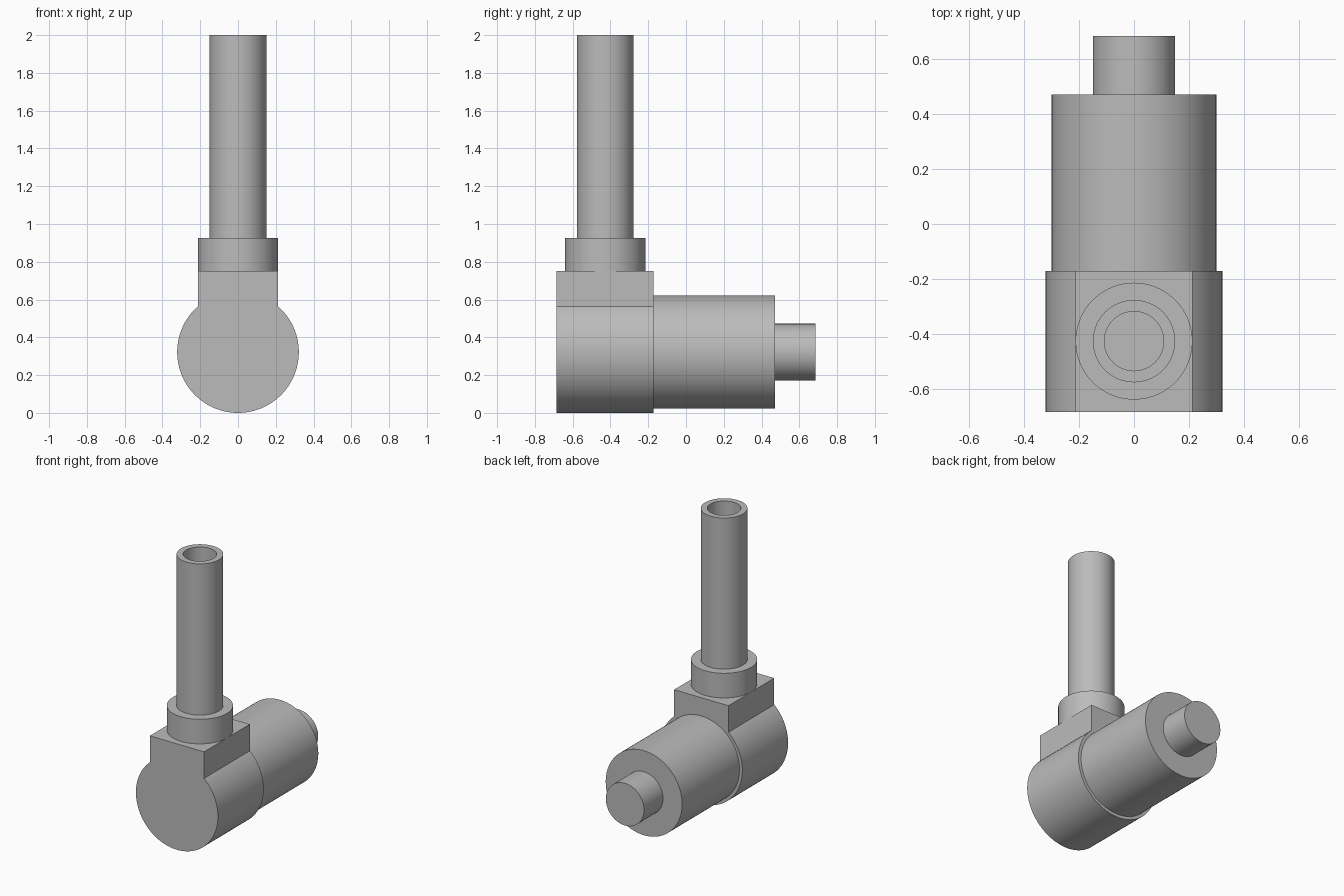
import bpy, bmesh, math
from mathutils import Matrix, Vector

cube = bpy.data.objects.get("Cube")
if cube:
    bpy.data.objects.remove(cube, do_unlink=True)

GREY = (0.5, 0.5, 0.5, 1.0)
mat = bpy.data.materials.new("plain grey")
mat.use_nodes = True
mat.diffuse_color = GREY
mat.node_tree.nodes["Principled BSDF"].inputs["Base Color"].default_value = GREY

SIDES = 96
AXIS_Z = 0.322      # height of the horizontal axis
TUBE_Y = -0.427     # position of the upright axis
FRONT, STEP, SHOULDER, BACK = -0.685, -0.172, 0.472, 0.685


def finish(name, bm, matrix=Matrix()):
    bmesh.ops.remove_doubles(bm, verts=bm.verts, dist=1e-5)
    bmesh.ops.recalc_face_normals(bm, faces=bm.faces)
    bm.transform(matrix)
    mesh = bpy.data.meshes.new(name)
    bm.to_mesh(mesh)
    bm.free()
    mesh.materials.append(mat)
    obj = bpy.data.objects.new(name, mesh)
    bpy.context.collection.objects.link(obj)
    bpy.ops.object.select_all(action='DESELECT')
    obj.select_set(True)
    bpy.context.view_layer.objects.active = obj
    bpy.ops.object.shade_smooth_by_angle(angle=math.radians(30))
    return obj


def cylinder(name, radius, start, end, matrix):
    bm = bmesh.new()
    bmesh.ops.create_cone(bm, cap_ends=True, segments=SIDES, radius1=radius,
                          radius2=radius, depth=end - start,
                          matrix=Matrix.Translation((0, 0, (start + end) / 2)))
    return finish(name, bm, matrix)


def lathe(name, profile, matrix):
    bm = bmesh.new()
    verts = [bm.verts.new((r, 0, z)) for r, z in profile]
    edges = [bm.edges.new(pair) for pair in zip(verts, verts[1:])]
    bmesh.ops.spin(bm, geom=verts + edges, axis=(0, 0, 1), cent=(0, 0, 0),
                   angle=math.tau, steps=SIDES, use_duplicate=False)
    return finish(name, bm, matrix)


upright = Matrix.Translation((0, TUBE_Y, 0))
# local z runs towards the back
lying = Matrix.Translation((0, 0, AXIS_Z)) @ Matrix.Rotation(-math.pi / 2, 4, 'X')

# Elbow body: round housing with a flat-topped block, one keyhole outline
radius, half, top = 0.322, 0.213, 0.752
gap = math.asin(half / radius)
bm = bmesh.new()
outline = [(half, top), (-half, top)]
for i in range(SIDES + 1):
    a = math.pi / 2 + gap + (math.tau - 2 * gap) * i / SIDES
    outline.append((radius * math.cos(a), AXIS_Z + radius * math.sin(a)))
face = bm.faces.new([bm.verts.new((x, FRONT, z)) for x, z in outline])
extruded = bmesh.ops.extrude_face_region(bm, geom=[face], use_keep_orig=True)
moved = [g for g in extruded["geom"] if isinstance(g, bmesh.types.BMVert)]
bmesh.ops.translate(bm, verts=moved, vec=Vector((0, STEP - FRONT, 0)))
finish("elbow_body", bm)

# Horizontal barrel and its end pin
cylinder("barrel", 0.30, STEP, SHOULDER, lying)
cylinder("end_pin", 0.15, SHOULDER, BACK, lying)

# Upright collar and hollow tube, turned as one piece with a blind bore
lathe("collar_and_tube",
      [(0, top), (half, top), (half, 0.927), (0.15, 0.927), (0.15, 2.0),
       (0.108, 2.0), (0.108, 0.77), (0, 0.77)], upright)
